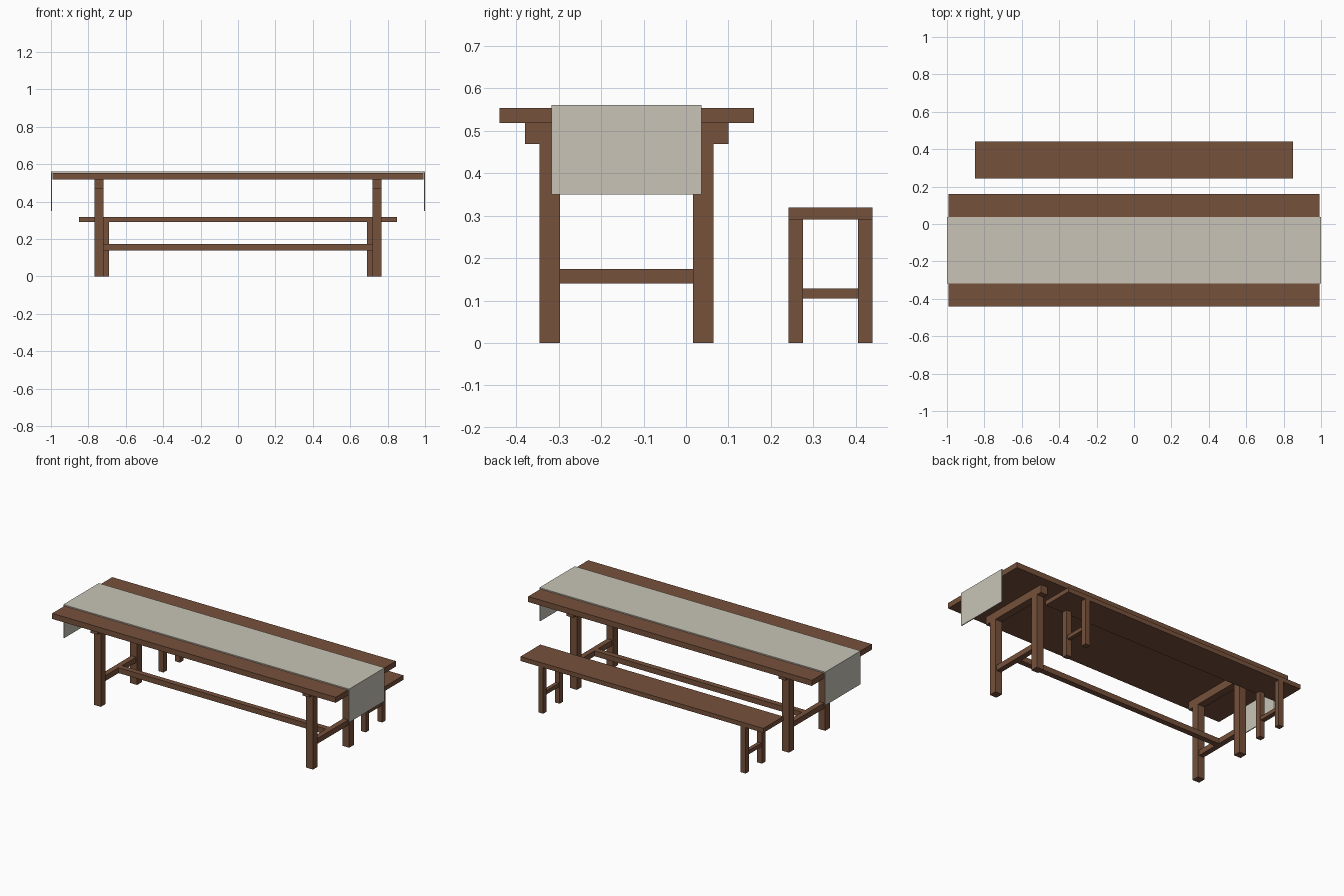
import bpy

cube = bpy.data.objects.get("Cube")
if cube:
    bpy.data.objects.remove(cube, do_unlink=True)


def make_material(name, colour):
    mat = bpy.data.materials.new(name)
    mat.use_nodes = True
    mat.diffuse_color = colour
    mat.node_tree.nodes["Principled BSDF"].inputs["Base Color"].default_value = colour
    return mat


wood = make_material("brown wood", (0.18, 0.082, 0.043, 1))
linen = make_material("pale linen", (0.58, 0.55, 0.475, 1))


def box(name, x, y, z, mat=wood):
    """Add a box from (low, high) ranges along each axis."""
    bpy.ops.mesh.primitive_cube_add(size=1, location=[sum(r) / 2 for r in (x, y, z)])
    obj = bpy.context.object
    obj.name = name
    obj.scale = [r[1] - r[0] for r in (x, y, z)]
    bpy.ops.object.transform_apply(location=False, rotation=False, scale=True)
    obj.data.materials.append(mat)
    return obj


def span(centre, width):
    return (centre - width / 2, centre + width / 2)


TABLE_Y = -0.14   # centre line of the table
BENCH_Y = 0.341   # centre line of the bench

# Table top and long stretcher
box("table_top", (-0.992, 0.992), span(TABLE_Y, 0.6), (0.519, 0.554))
box("table_stretcher", (-0.726, 0.726), span(TABLE_Y, 0.035), (0.14, 0.174))

# Bench seat
box("bench_seat", (-0.85, 0.85), span(BENCH_Y, 0.198), (0.291, 0.319))

for side, s in (("left", 1), ("right", -1)):
    # Table trestle: two posts, a header and a foot rail
    x = s * 0.742
    for end, e in (("front", -1), ("back", 1)):
        box(f"table_leg_{end}_{side}", span(x, 0.048),
            span(TABLE_Y + e * 0.181, 0.048), (0, 0.469))
    box(f"table_header_{side}", span(x, 0.048), span(TABLE_Y, 0.48), (0.469, 0.519))
    box(f"table_rail_{side}", span(x, 0.034), span(TABLE_Y, 0.32), (0.14, 0.174))

    # Bench trestle: two legs and a rail
    x = s * 0.708
    for end, e in (("front", -1), ("back", 1)):
        box(f"bench_leg_{end}_{side}", span(x, 0.034),
            span(BENCH_Y + e * 0.082, 0.034), (0, 0.291))
    box(f"bench_rail_{side}", span(x, 0.024), span(BENCH_Y, 0.135), (0.105, 0.129))

    # Hanging end of the cloth
    box(f"runner_drop_{side}", span(s * 0.997, 0.006), span(TABLE_Y, 0.354),
        (0.35, 0.555), linen)

# Cloth lying along the table
box("table_runner", (-1, 1), span(TABLE_Y, 0.354), (0.554, 0.561), linen)
